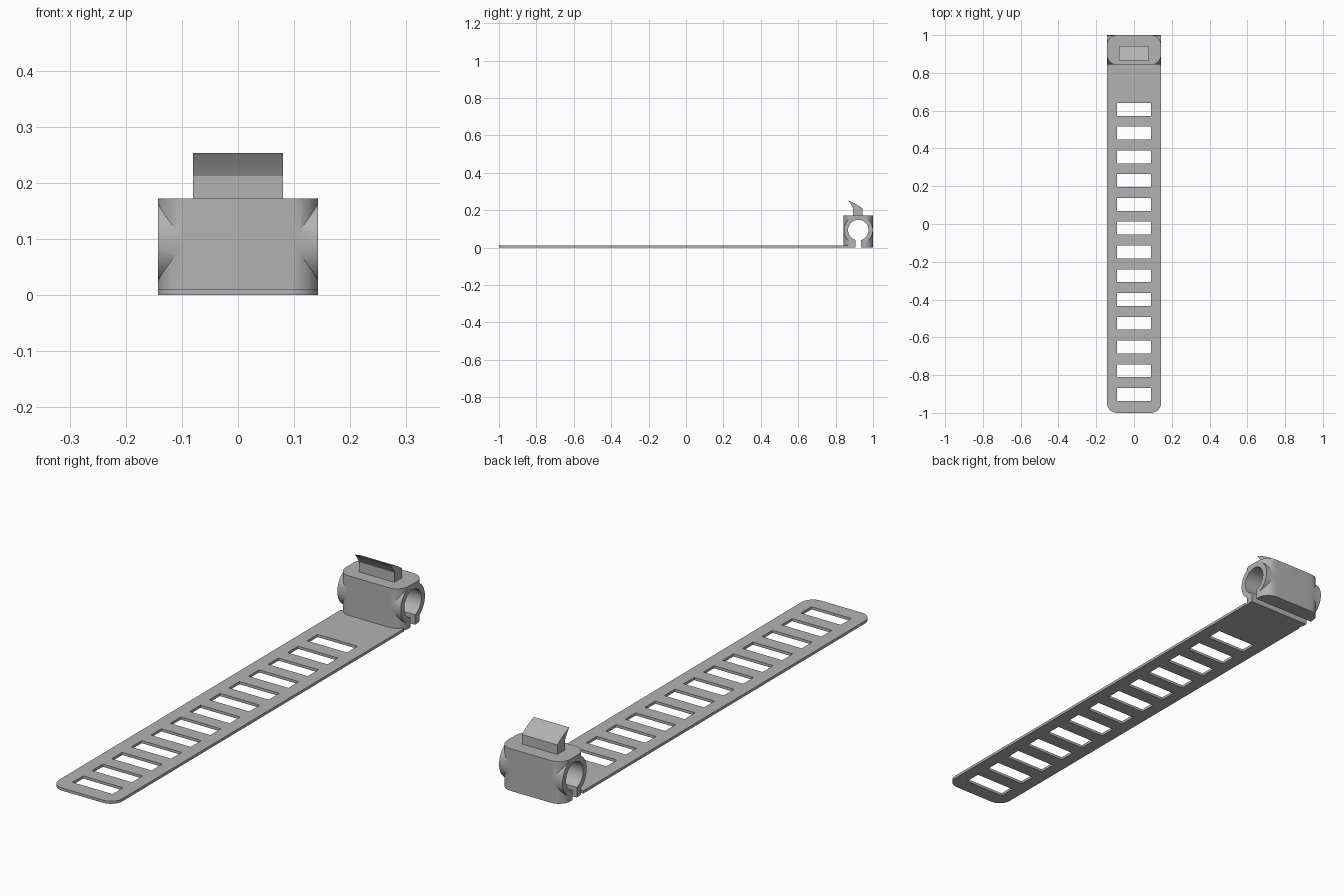
import bpy, bmesh, math
from mathutils import Vector

if "Cube" in bpy.data.objects:
    bpy.data.objects.remove(bpy.data.objects["Cube"])

grey = bpy.data.materials.new("plain grey")
grey.diffuse_color = (0.45, 0.45, 0.45, 1)
grey.use_nodes = True
grey.node_tree.nodes["Principled BSDF"].inputs["Base Color"].default_value = grey.diffuse_color


def prism(name, pts, axis, lo, hi):
    """Extrude a 2D outline along 'z' (points are x,y) or 'x' (points are y,z)."""
    bm = bmesh.new()
    place = (lambda a, b: (a, b, lo)) if axis == 'z' else (lambda a, b: (lo, a, b))
    step = Vector((0, 0, hi - lo)) if axis == 'z' else Vector((hi - lo, 0, 0))
    face = bm.faces.new([bm.verts.new(place(a, b)) for a, b in pts])
    new = bmesh.ops.extrude_face_region(bm, geom=[face])["geom"]
    bmesh.ops.translate(bm, vec=step, verts=[v for v in new if isinstance(v, bmesh.types.BMVert)])
    bmesh.ops.recalc_face_normals(bm, faces=bm.faces)
    mesh = bpy.data.meshes.new(name)
    bm.to_mesh(mesh)
    bm.free()
    mesh.materials.append(grey)
    obj = bpy.data.objects.new(name, mesh)
    bpy.context.collection.objects.link(obj)
    return obj


def circle(cy, cz, r, n=64):
    return [(cy + r * math.cos(2 * math.pi * i / n), cz + r * math.sin(2 * math.pi * i / n))
            for i in range(n)]


def rounded(x, y0, y1, r_front, r_back, n=12):
    """Rectangle outline with separate front and back corner radii."""
    pts = []
    for sx, sy, start in ((1, 1, 0), (-1, 1, 90), (-1, -1, 180), (1, -1, 270)):
        r = r_back if sy > 0 else r_front
        cx, cy = sx * (x - r), (y1 - r if sy > 0 else y0 + r)
        for i in range(n + 1 if r else 1):
            a = math.radians(start + 90 * i / n)
            pts.append((cx + r * math.cos(a), cy + r * math.sin(a)))
    return pts


def combine(target, tool, operation):
    mod = target.modifiers.new("combine", 'BOOLEAN')
    mod.operation, mod.object, mod.solver = operation, tool, 'EXACT'
    bpy.context.view_layer.objects.active = target
    bpy.ops.object.modifier_apply(modifier=mod.name)
    bpy.data.objects.remove(tool)


def smooth(obj):
    bpy.ops.object.select_all(action='DESELECT')
    obj.select_set(True)
    bpy.context.view_layer.objects.active = obj
    bpy.ops.object.shade_smooth_by_angle(angle=math.radians(25))


W = 0.143            # half width of strap and clamp
CY, CZ = 0.9215, 0.094  # clamp bore centre

# Strap with a ladder of rectangular windows
strap = prism("strap", rounded(W, -1, 0.865, 0.052, 0), 'z', 0, 0.011)
for i in range(13):
    y = 0.607 - i * 0.1258
    window = prism("window_cutter", rounded(0.09, y - 0.034, y + 0.034, 0, 0), 'z', -0.1, 0.1)
    combine(strap, window, 'DIFFERENCE')
smooth(strap)

# Clamp: rounded block merged with a barrel, bored through and split underneath
clamp = prism("clamp_body", rounded(W, 0.843, 1.0, 0.052, 0.052), 'z', 0, 0.172)
combine(clamp, prism("barrel", circle(CY, CZ, 0.0778), 'x', -W, W), 'UNION')
combine(clamp, prism("bore_cutter", circle(CY, CZ, 0.055), 'x', -0.3, 0.3), 'DIFFERENCE')
slit = [(CY - 0.014, -0.1), (CY + 0.014, -0.1), (CY + 0.014, CZ), (CY - 0.014, CZ)]
combine(clamp, prism("slit_cutter", slit, 'x', -0.3, 0.3), 'DIFFERENCE')
smooth(clamp)

# Hook on top that catches a strap window
hook = prism("hook", [(0.893, 0.17), (0.893, 0.212), (0.882, 0.232), (0.866, 0.253),
                      (0.905, 0.235), (0.943, 0.211), (0.943, 0.17)], 'x', -0.08, 0.08)
smooth(hook)
